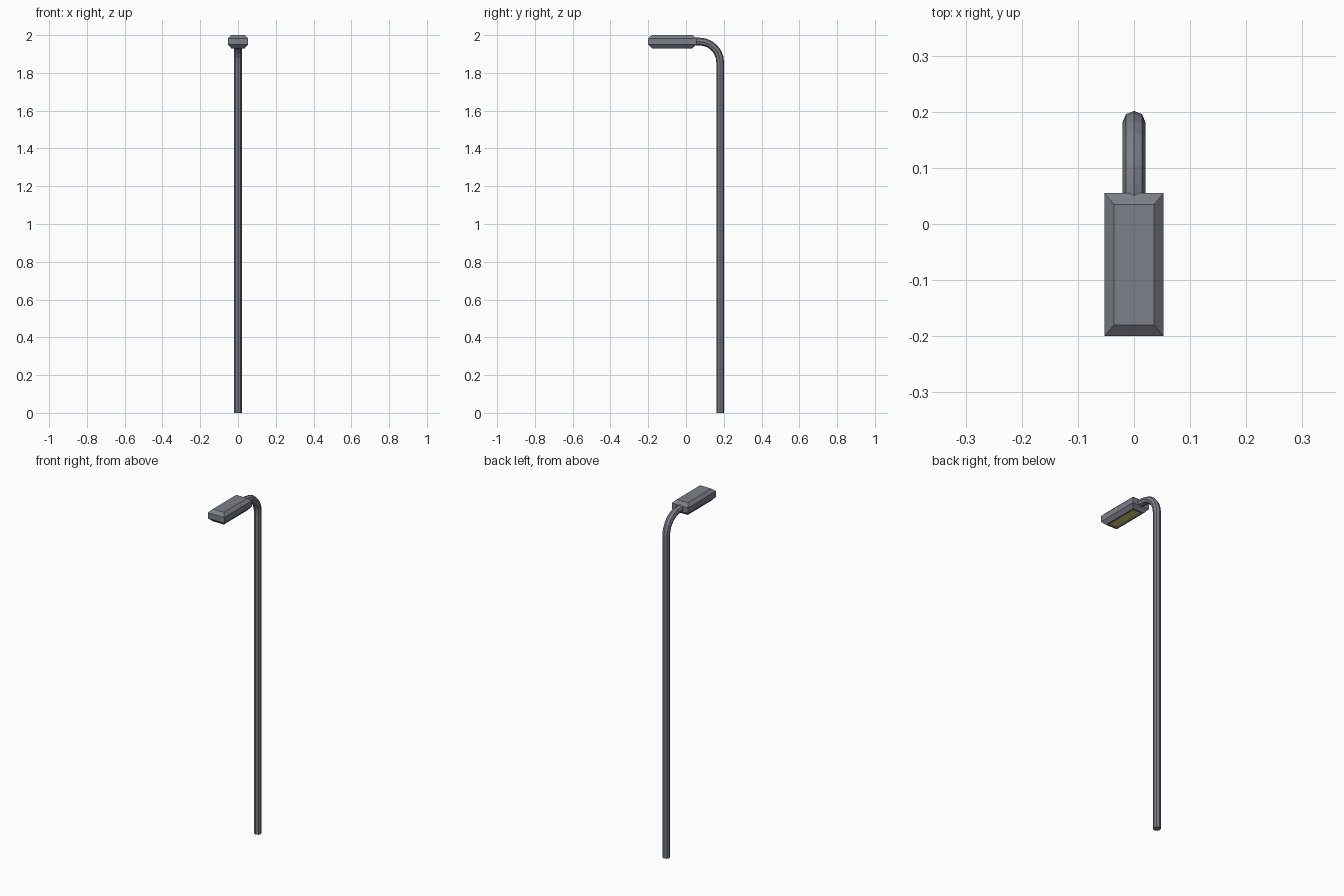
import bpy, bmesh, math
from mathutils import Vector

if "Cube" in bpy.data.objects:
    bpy.data.objects.remove(bpy.data.objects["Cube"])


def material(name, rgb):
    m = bpy.data.materials.new(name)
    m.diffuse_color = (*rgb, 1)
    m.use_nodes = True
    m.node_tree.nodes["Principled BSDF"].inputs["Base Color"].default_value = m.diffuse_color
    return m


METAL = material("grey_metal", (0.205, 0.215, 0.25))
GLOW = material("warm_yellow_lamp", (0.75, 0.64, 0.18))


def finish(bm, name, mats):
    me = bpy.data.meshes.new(name)
    bmesh.ops.recalc_face_normals(bm, faces=bm.faces)
    bm.to_mesh(me)
    bm.free()
    for m in mats:
        me.materials.append(m)
    ob = bpy.data.objects.new(name, me)
    bpy.context.collection.objects.link(ob)
    return ob


# Pole: octagonal tube swept up, round a quarter bend and into the lamp head
R, SIDES, PY, BEND, TOP = 0.0205, 8, 0.181, 0.11, 1.966
path = [(Vector((0, PY, 0)), 0.0)]
for i in range(7):
    a = math.radians(15 * i)
    path.append((Vector((0, PY - BEND + BEND * math.cos(a),
                         TOP - BEND + BEND * math.sin(a))), a))
path.append((Vector((0, 0.03, TOP)), math.pi / 2))
bm = bmesh.new()
rings = []
for p, a in path:
    out = Vector((0, math.cos(a), math.sin(a)))
    rings.append([bm.verts.new(p + R * (Vector((1, 0, 0)) * math.cos(t) + out * math.sin(t)))
                  for t in (2 * math.pi * k / SIDES for k in range(SIDES))])
for r0, r1 in zip(rings, rings[1:]):
    for k in range(SIDES):
        n = (k + 1) % SIDES
        bm.faces.new((r0[k], r0[n], r1[n], r1[k]))
bm.faces.new(rings[0])
bm.faces.new(rings[-1])
finish(bm, "curved_pole", [METAL])

# Lamp head: stacked rectangles giving chamfered top and bottom
bm = bmesh.new()
loops = []
for z, inset in ((1.930, 0.017), (1.950, 0), (1.983, 0), (2.0, 0.017)):
    x, y0, y1 = 0.0525 - inset, -0.2 + inset * 1.2, 0.055 - inset * 1.2
    loops.append([bm.verts.new(c + (z,)) for c in ((-x, y0), (x, y0), (x, y1), (-x, y1))])
for l0, l1 in zip(loops, loops[1:]):
    for k in range(4):
        n = (k + 1) % 4
        bm.faces.new((l0[k], l0[n], l1[n], l1[k]))
bm.faces.new(loops[-1])
bottom = bm.faces.new(loops[0][::-1])
bmesh.ops.recalc_face_normals(bm, faces=bm.faces)
# Grey rim, then a glowing panel recessed into the underside
bmesh.ops.inset_region(bm, faces=[bottom], thickness=0.012)
bmesh.ops.inset_region(bm, faces=[bottom], thickness=0.001, depth=-0.005)
bottom.material_index = 1
finish(bm, "lamp_head", [METAL, GLOW])
